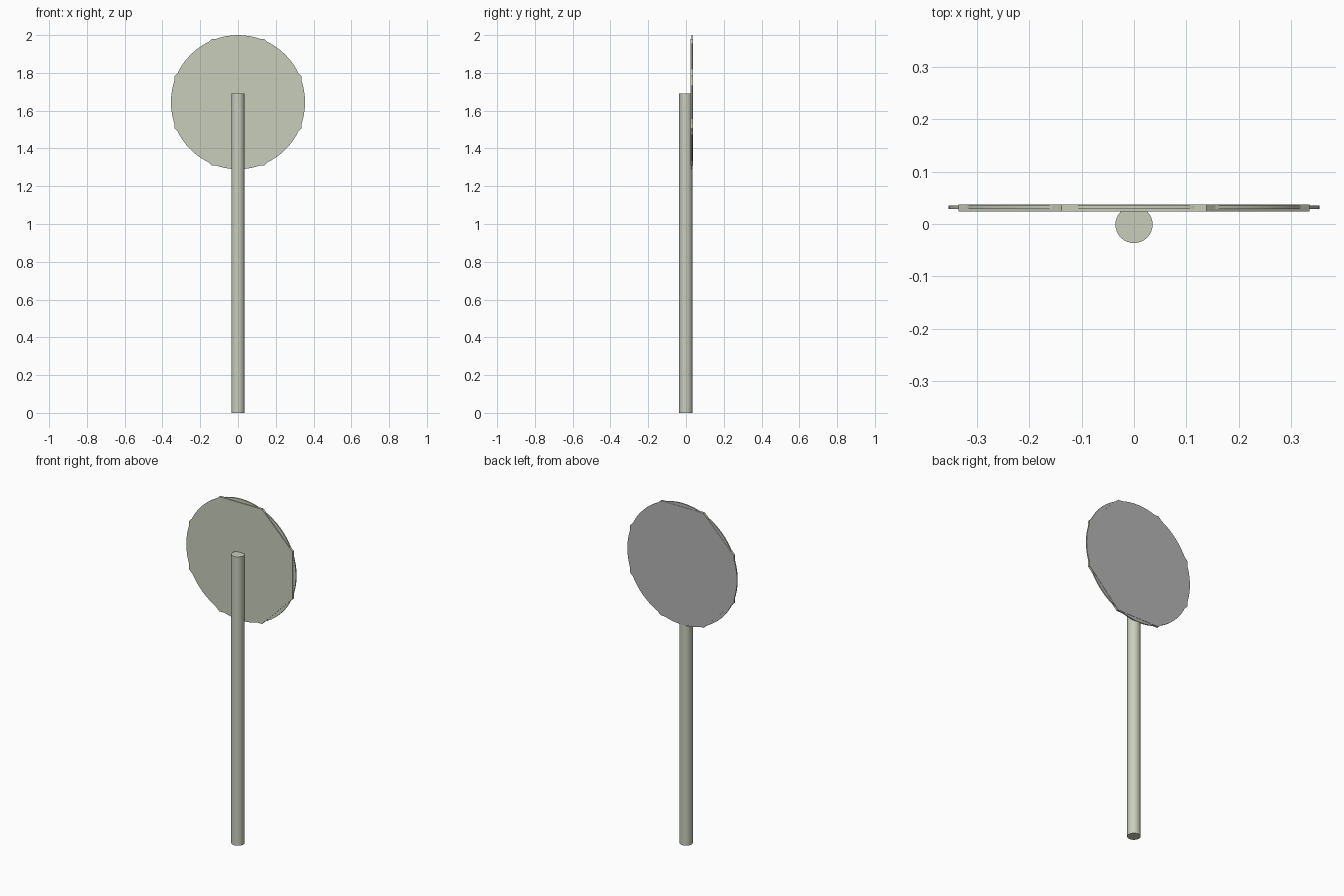
import bpy
from math import pi

cube = bpy.data.objects.get("Cube")
if cube:
    bpy.data.objects.remove(cube, do_unlink=True)


def material(name, rgb):
    m = bpy.data.materials.new(name)
    m.use_nodes = True
    color = (*rgb, 1)
    m.diffuse_color = color
    m.node_tree.nodes["Principled BSDF"].inputs["Base Color"].default_value = color
    return m


sage = material("pale_sage", (0.58, 0.61, 0.50))
grey = material("back_grey", (0.46, 0.46, 0.46))
CENTER_Z = 1.645


def plate(name, sides, radius, front, back, turn=0):
    """Thin upright prism facing -y, with a grey back face."""
    bpy.ops.mesh.primitive_cylinder_add(
        vertices=sides, radius=radius, depth=back - front,
        location=(0, (front + back) / 2, CENTER_Z))
    ob = bpy.context.object
    ob.name = name
    ob.rotation_euler = (pi / 2, turn, 0)
    bpy.ops.object.transform_apply(location=False, rotation=True, scale=False)
    ob.data.materials.append(sage)
    ob.data.materials.append(grey)
    for f in ob.data.polygons:
        f.material_index = int(f.normal.y > 0.9)
    return ob


# Post
bpy.ops.mesh.primitive_cylinder_add(vertices=32, radius=0.0355, depth=1.69,
                                    location=(0, -0.001, 0.845))
post = bpy.context.object
post.name = "post"
post.data.materials.append(sage)
bpy.ops.object.shade_smooth_by_angle()

# Octagonal panel with a thinner round panel showing past its straight edges
plate("octagon_panel", 8, 0.363, 0.0235, 0.037, pi / 8)
plate("round_panel", 64, 0.355, 0.0285, 0.0355)
bpy.ops.object.shade_smooth_by_angle()
